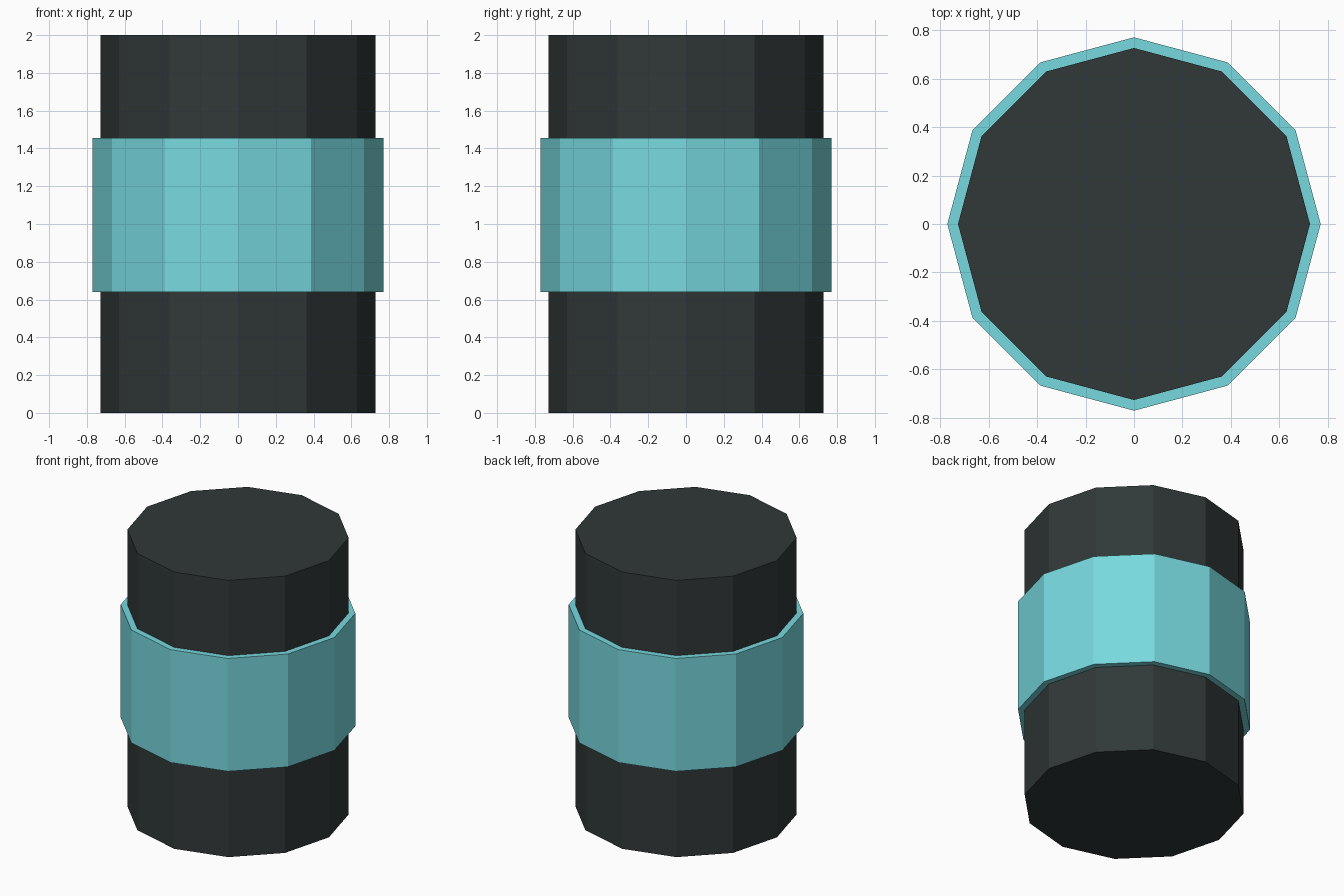
import bpy

if "Cube" in bpy.data.objects:
    bpy.data.objects.remove(bpy.data.objects["Cube"])


def material(name, rgb):
    # sRGB 0-255 to linear
    lin = [((c / 255 + 0.055) / 1.055) ** 2.4 for c in rgb]
    m = bpy.data.materials.new(name)
    m.diffuse_color = (*lin, 1)
    m.use_nodes = True
    m.node_tree.nodes["Principled BSDF"].inputs["Base Color"].default_value = m.diffuse_color
    return m


def drum(name, radius, z0, z1, mat):
    # twelve-sided prism with corners on the x and y axes
    bpy.ops.mesh.primitive_cylinder_add(vertices=12, radius=radius, depth=z1 - z0,
                                        location=(0, 0, (z0 + z1) / 2))
    ob = bpy.context.object
    ob.name = name
    ob.data.materials.append(mat)
    return ob


# can body and the wider label band around it
drum("can_body", 0.727, 0, 2, material("charcoal", (49, 56, 56)))
drum("label_band", 0.771, 0.64, 1.456, material("pale teal", (119, 217, 223)))
